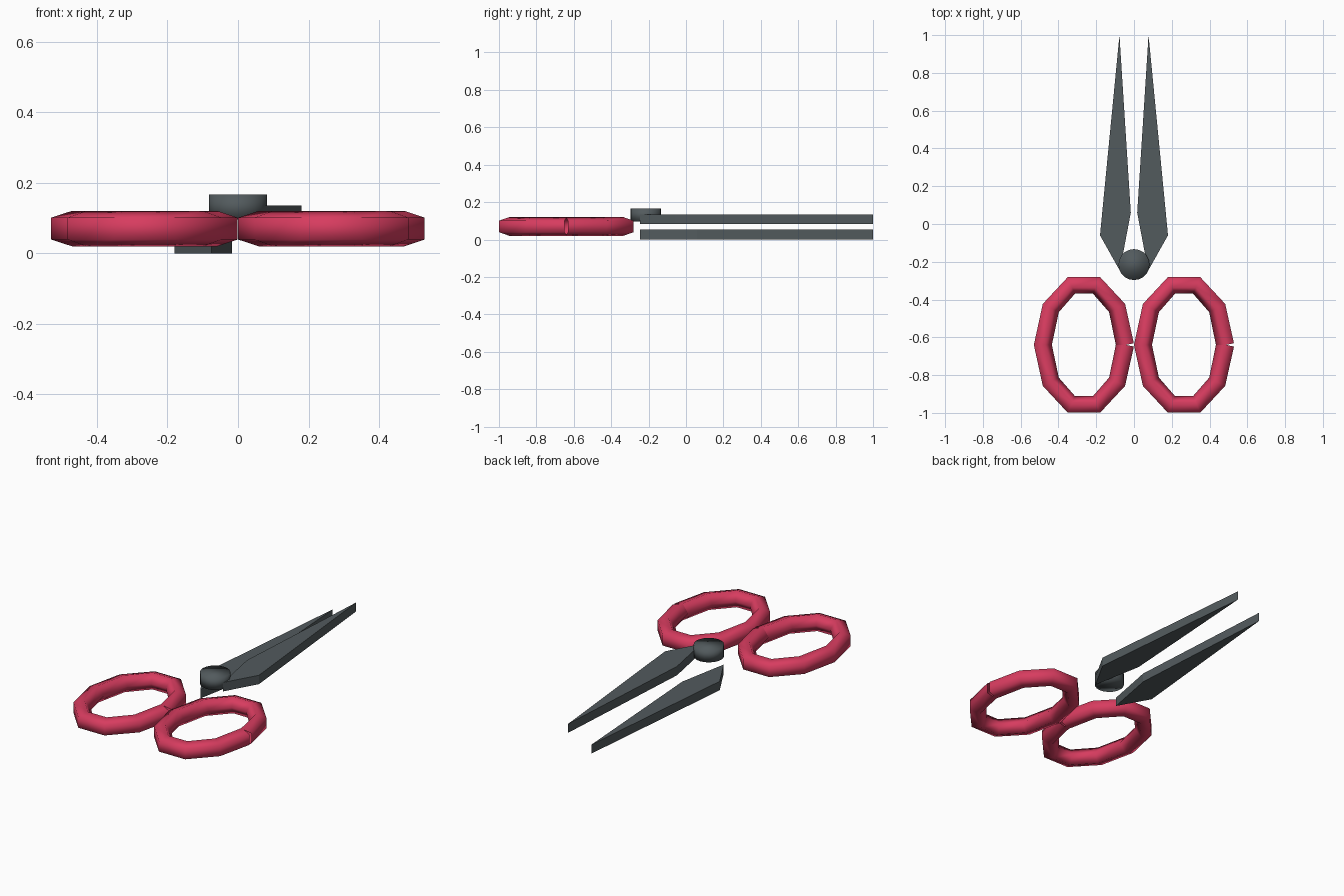
import bpy, bmesh, math
from mathutils import Vector

if "Cube" in bpy.data.objects:
    bpy.data.objects.remove(bpy.data.objects["Cube"])


def material(name, rgb):
    m = bpy.data.materials.new(name)
    m.diffuse_color = (*rgb, 1)
    m.use_nodes = True
    m.node_tree.nodes["Principled BSDF"].inputs["Base Color"].default_value = m.diffuse_color
    return m


STEEL = material("dark steel", (0.085, 0.103, 0.110))
RED = material("handle red", (0.68, 0.045, 0.115))


def finish(bm, name, mat, smooth=False):
    bmesh.ops.recalc_face_normals(bm, faces=bm.faces)
    for f in bm.faces:
        f.smooth = smooth
    me = bpy.data.meshes.new(name)
    bm.to_mesh(me)
    bm.free()
    me.materials.append(mat)
    ob = bpy.data.objects.new(name, me)
    bpy.context.collection.objects.link(ob)
    return ob


# Blade: a flat four-sided outline extruded upward
def blade(name, side, z0, thick=0.053):
    outline = [(0.077, 1.0), (0.017, 0.06), (0.075, -0.247), (0.18, -0.06)]
    bm = bmesh.new()
    face = bm.faces.new([bm.verts.new((side * x, y, z0)) for x, y in outline])
    ext = bmesh.ops.extrude_face_region(bm, geom=[face])
    top = [v for v in ext["geom"] if isinstance(v, bmesh.types.BMVert)]
    bmesh.ops.translate(bm, verts=top, vec=(0, 0, thick))
    finish(bm, name, STEEL)


# Finger loop: five-sided tube swept round an open ten-segment oval, seam at +x
def finger_loop(name, cx, cy=-0.64, cz=0.07, a=0.2225, b=0.336, r=0.0527):
    n, sides = 10, 5
    path = [Vector((a * math.cos(math.tau * k / n), b * math.sin(math.tau * k / n), 0))
            for k in range(n + 1)]
    dirs = [(q - p).normalized() for p, q in zip(path, path[1:])]
    bm = bmesh.new()
    rings = []
    for k, p in enumerate(path):
        t = (dirs[max(k - 1, 0)] + dirs[min(k, n - 1)]).normalized()
        out = Vector((t.y, -t.x, 0))
        ring = []
        for j in range(sides):
            ang = math.pi + math.tau * j / sides      # one corner points inward
            q = p + out * r * math.cos(ang) + Vector((0, 0, r * math.sin(ang)))
            ring.append(bm.verts.new(q + Vector((cx, cy, cz))))
        rings.append(ring)
    for r0, r1 in zip(rings, rings[1:]):
        for j in range(sides):
            i = (j + 1) % sides
            bm.faces.new((r0[j], r0[i], r1[i], r1[j]))
    finish(bm, name, RED, smooth=True)


for label, side, z0 in (("left", -1, 0.0), ("right", 1, 0.082)):
    blade(label + "_blade", side, z0)
    finger_loop(label + "_finger_loop", side * 0.265)

# Pivot screw: short softly shaded cylinder
bm = bmesh.new()
bmesh.ops.create_cone(bm, cap_ends=True, segments=20, radius1=0.082, radius2=0.082, depth=0.07)
bmesh.ops.translate(bm, verts=bm.verts, vec=(0, -0.215, 0.131))
finish(bm, "pivot_screw", STEEL, smooth=True)
